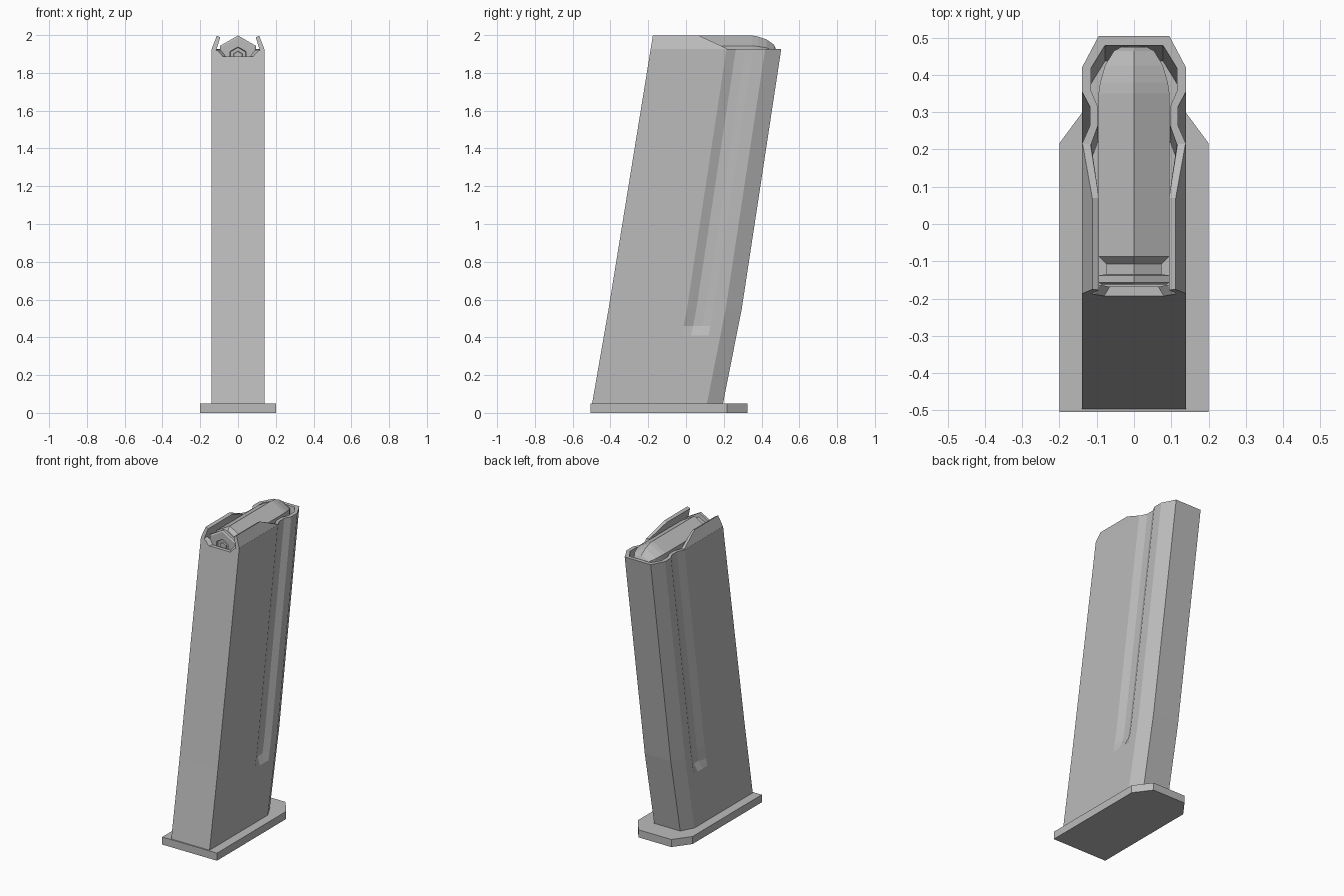
import bpy
import bmesh
import math

cube = bpy.data.objects.get("Cube")
if cube:
    bpy.data.objects.remove(cube, do_unlink=True)

gray = bpy.data.materials.new("steel_gray")
gray.use_nodes = True
gray.diffuse_color = (0.5, 0.5, 0.5, 1)
gray.node_tree.nodes["Principled BSDF"].inputs["Base Color"].default_value = (0.5, 0.5, 0.5, 1)


def loft(name, rings, cap_start=True, cap_end=True):
    """Skin a list of closed rings, each with the same point count."""
    bm = bmesh.new()
    rows = [[bm.verts.new(p) for p in ring] for ring in rings]
    n = len(rows[0])
    for low, high in zip(rows, rows[1:]):
        for i in range(n):
            j = (i + 1) % n
            bm.faces.new((low[i], low[j], high[j], high[i]))
    if cap_start:
        bm.faces.new(rows[0][::-1])
    if cap_end:
        bm.faces.new(rows[-1])
    bmesh.ops.recalc_face_normals(bm, faces=bm.faces)
    mesh = bpy.data.meshes.new(name)
    bm.to_mesh(mesh)
    bm.free()
    mesh.materials.append(gray)
    obj = bpy.data.objects.new(name, mesh)
    bpy.context.collection.objects.link(obj)
    return obj


def mirrored(half):
    """Close a right-hand half outline across x = 0."""
    return half + [(-x, y, z) for x, y, z in reversed(half)]


def ramp(z, bottom, bend, top_slope):
    """Lean of the body, with a slight bend near the foot."""
    if z < 0.55:
        return bottom + (bend - bottom) * (z - 0.05) / 0.5
    return bend + top_slope * (z - 0.55)


def front(z):
    return ramp(z, -0.497, -0.41, 0.162)


def back(z):
    return ramp(z, 0.196, 0.295, 0.152)


# Base plate with clipped rear corners
plate = [(0.2, -0.505), (0.2, 0.217), (0.12, 0.325)]
loft("base_plate", [mirrored([(x, y, z) for x, y in plate]) for z in (0, 0.05)])

# Leaning hollow body with side grooves
WALL = 0.025


def section(z, groove_x=0.118, rim=False, inner=False):
    half = []
    for x, lift in ((0.08, -0.04), (0.108, -0.01), (0.14, 0)):
        h = z + lift if rim else z
        half.append((x, front(h), h))
    side = [(0.14, 0.43), (0.14, 0.29), (groove_x, 0.24), (groove_x, 0.19),
            (0.14, 0.148), (0.14, 0.085), (0.095, 0)]
    half += [(x, back(z) - d, z) for x, d in side]
    if inner:
        half = [(x * 0.82, min(max(y, front(h) + WALL), back(z) - WALL), h)
                for x, y, h in half]
    return mirrored(half)


loft("magazine_body", [
    section(0.05, 0.14), section(0.41, 0.14), section(0.46), section(0.55),
    section(1.927, rim=True), section(1.927, rim=True, inner=True),
    section(1.65, inner=True)])

# Inward-leaning feed lips
lip = [(0.14, 1.925), (0.112, 1.997), (0.094, 1.988), (0.115, 1.92)]
lip_end = [(0.14, 1.925), (0.138, 1.93), (0.117, 1.93), (0.115, 1.92)]
for side_name, s in (("left", 1), ("right", -1)):
    rings = [[(s * x, front(z), z) for x, z in lip],
             [(s * x, 0.07, z) for x, z in lip],
             [(s * x, 0.215, z) for x, z in lip_end]]
    loft(side_name + "_feed_lip", rings)

# Six-sided cartridge: primer pocket, rim, groove, case and tapered tip
profile = [(-0.157, 0.025), (-0.15, 0.028), (-0.15, 0.046), (-0.163, 0.05),
           (-0.163, 0.1), (-0.157, 0.11), (-0.138, 0.11), (-0.135, 0.086),
           (-0.107, 0.086), (-0.087, 0.11), (0.35, 0.11), (0.38, 0.105),
           (0.425, 0.09), (0.465, 0.062), (0.475, 0.04)]
CENTER_Z = 1.888
rings = []
for y, r in profile:
    angles = [math.radians(90 + 60 * i) for i in range(6)]
    rings.append([(r * math.cos(a), y, CENTER_Z + r * math.sin(a)) for a in angles])
loft("cartridge", rings)
